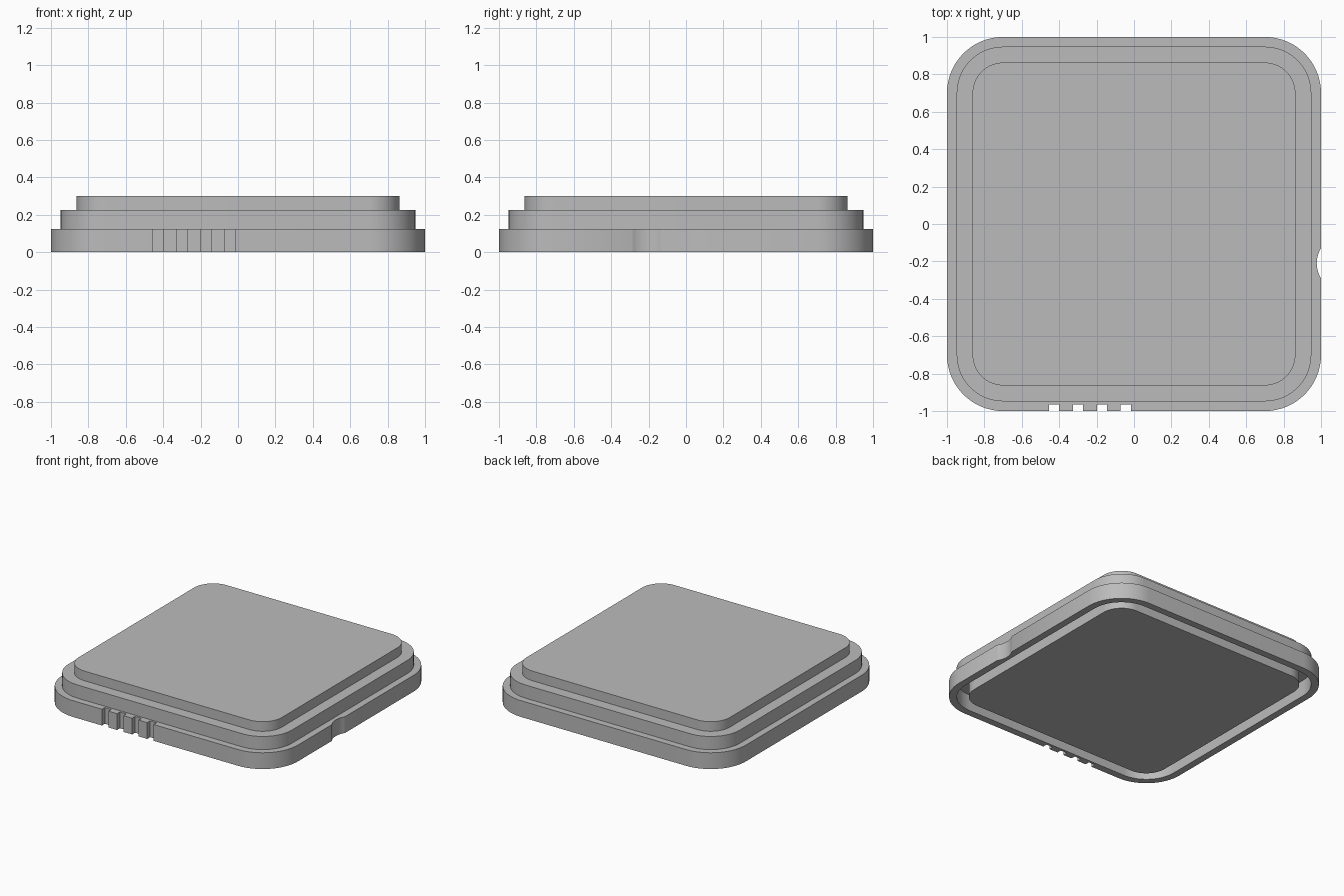
import bpy
from math import cos, sin, pi, sqrt, asin

cube = bpy.data.objects.get("Cube")
if cube:
    bpy.data.objects.remove(cube, do_unlink=True)

CORNER = 0.70          # shared centre of all the corner arcs
RIM, MID, TOP = 1.0, 0.948, 0.863

grey = bpy.data.materials.new("plain grey")
grey.use_nodes = True
grey.diffuse_color = (0.5, 0.5, 0.5, 1)
grey.node_tree.nodes["Principled BSDF"].inputs["Base Color"].default_value = (0.5, 0.5, 0.5, 1)


def corner_arc(half, quadrant, steps=16):
    """Points of one rounded corner, counter-clockwise."""
    mid = (quadrant + 0.5) * pi / 2
    cx = CORNER if cos(mid) > 0 else -CORNER
    cy = CORNER if sin(mid) > 0 else -CORNER
    r = half - CORNER
    angles = [(quadrant + i / steps) * pi / 2 for i in range(steps + 1)]
    return [(cx + r * cos(a), cy + r * sin(a)) for a in angles]


def rounded_square(half):
    return [p for q in range(4) for p in corner_arc(half, q)]


def slots(first=-0.455, width=0.055, pitch=0.128, depth=0.035):
    """Four square slots along the front edge."""
    pts = []
    for i in range(4):
        a = first + i * pitch
        b = a + width
        pts += [(a, -RIM), (a, depth - RIM), (b, depth - RIM), (b, -RIM)]
    return pts


def thumb_notch(y=-0.21, half_width=0.08, depth=0.023, steps=14):
    """Shallow circular scoop in the side edge."""
    r = (half_width ** 2 + depth ** 2) / (2 * depth)
    cx = RIM - depth + r
    span = asin(half_width / r)
    angles = [span * (1 - 2 * i / steps) for i in range(steps + 1)]
    return [(cx - r * cos(a), y - r * sin(a)) for a in angles]


def slab(name, outlines, z0, z1):
    """Extrude flat outlines (outer first, then holes) between two heights."""
    curve = bpy.data.curves.new(name, "CURVE")
    curve.dimensions = "2D"
    curve.fill_mode = "BOTH"
    curve.extrude = (z1 - z0) / 2
    for pts in outlines:
        spline = curve.splines.new("POLY")
        spline.points.add(len(pts) - 1)
        for point, (x, y) in zip(spline.points, pts):
            point.co = (x, y, 0, 1)
        spline.use_cyclic_u = True
    obj = bpy.data.objects.new(name, curve)
    obj.location.z = (z0 + z1) / 2
    bpy.context.collection.objects.link(obj)
    bpy.ops.object.select_all(action="DESELECT")
    obj.select_set(True)
    bpy.context.view_layer.objects.active = obj
    bpy.ops.object.convert(target="MESH")
    obj = bpy.context.view_layer.objects.active
    # weld caps to walls
    bpy.ops.object.mode_set(mode="EDIT")
    bpy.ops.mesh.select_all(action="SELECT")
    bpy.ops.mesh.remove_doubles(threshold=0.0001)
    bpy.ops.mesh.normals_make_consistent(inside=False)
    bpy.ops.object.mode_set(mode="OBJECT")
    obj.data.materials.clear()
    obj.data.materials.append(grey)
    bpy.ops.object.shade_smooth_by_angle(angle=pi / 5)
    return obj


# Outer rim with the front slots and the side scoop in its outline
rim_outline = (corner_arc(RIM, 0) + corner_arc(RIM, 1) + corner_arc(RIM, 2)
               + slots() + corner_arc(RIM, 3) + thumb_notch())
slab("outer_rim", [rim_outline, rounded_square(MID - 0.002)], 0, 0.125)

# Middle step, bridging the rim and the core above the underside groove
slab("middle_step", [rounded_square(MID), rounded_square(TOP - 0.002)], 0.124, 0.226)

# Solid core reaching from the underside to the raised top
slab("raised_core", [rounded_square(TOP)], 0, 0.30)
